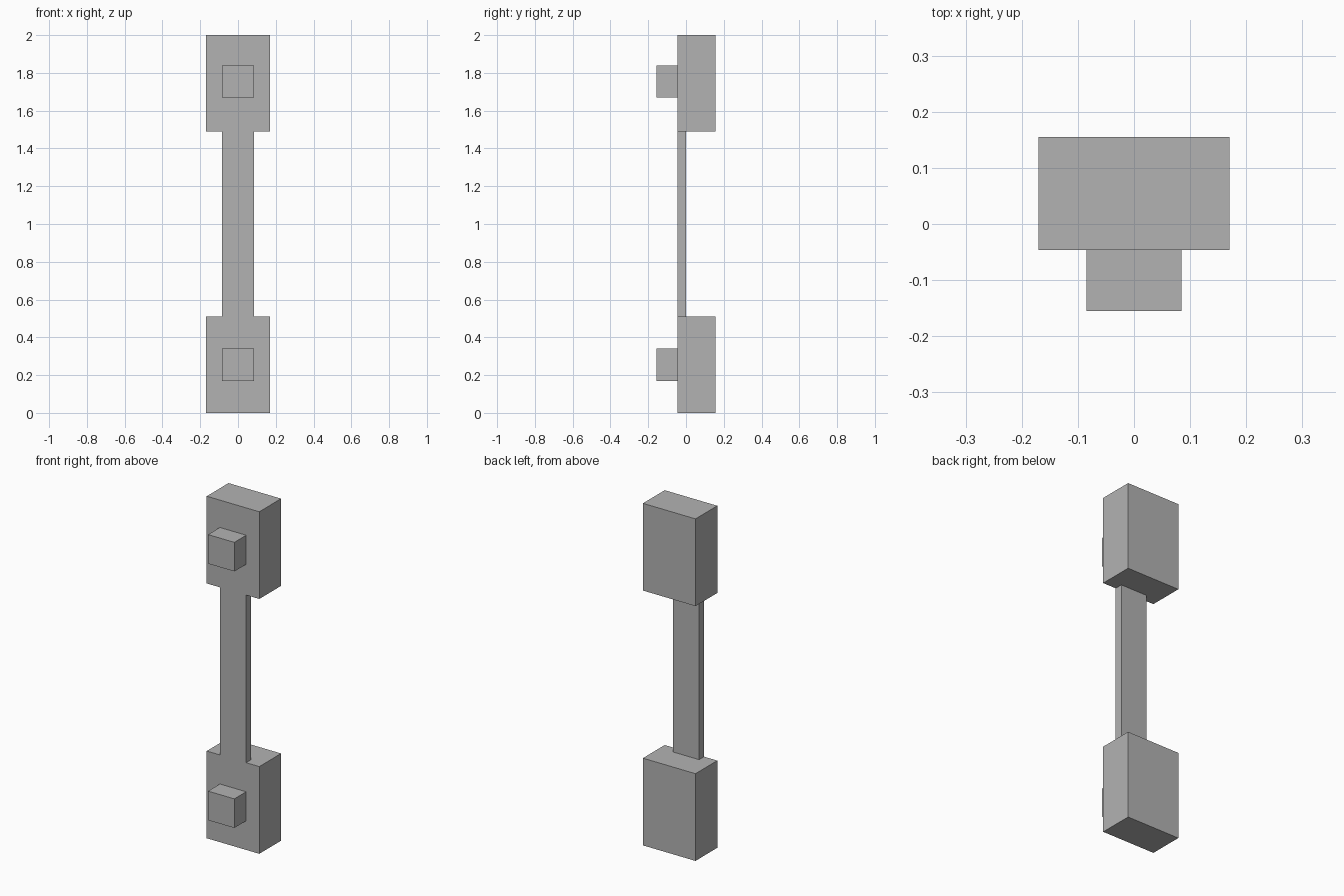
import bpy
import bmesh
from mathutils import Matrix, Vector

if "Cube" in bpy.data.objects:
    bpy.data.objects.remove(bpy.data.objects["Cube"], do_unlink=True)

grey = bpy.data.materials.new("plain_grey")
grey.use_nodes = True
grey.diffuse_color = (0.45, 0.45, 0.45, 1)
grey.node_tree.nodes["Principled BSDF"].inputs["Base Color"].default_value = grey.diffuse_color


def box(name, half_width, y_range, z_range):
    """Add a box centred on x = 0 spanning the given y and z ranges."""
    size = Vector((2 * half_width, y_range[1] - y_range[0], z_range[1] - z_range[0]))
    centre = Vector((0, sum(y_range) / 2, sum(z_range) / 2))
    bm = bmesh.new()
    bmesh.ops.create_cube(bm, size=1, matrix=Matrix.LocRotScale(centre, None, size))
    mesh = bpy.data.meshes.new(name)
    bm.to_mesh(mesh)
    bm.free()
    mesh.materials.append(grey)
    obj = bpy.data.objects.new(name, mesh)
    bpy.context.collection.objects.link(obj)
    return obj


FRONT, BACK = -0.046, 0.155
BLOCK_HEIGHT = 0.51

# End blocks, each with a square peg on its front
for level, base, peg_base in (("lower", 0, 0.17), ("upper", 2 - BLOCK_HEIGHT, 1.67)):
    box(level + "_block", 0.17, (FRONT, BACK), (base, base + BLOCK_HEIGHT))
    box(level + "_peg", 0.085, (-0.155, FRONT), (peg_base, peg_base + 0.17))

# Flat bar joining the blocks, flush with their fronts
box("connecting_bar", 0.085, (FRONT, 0), (BLOCK_HEIGHT, 2 - BLOCK_HEIGHT))
